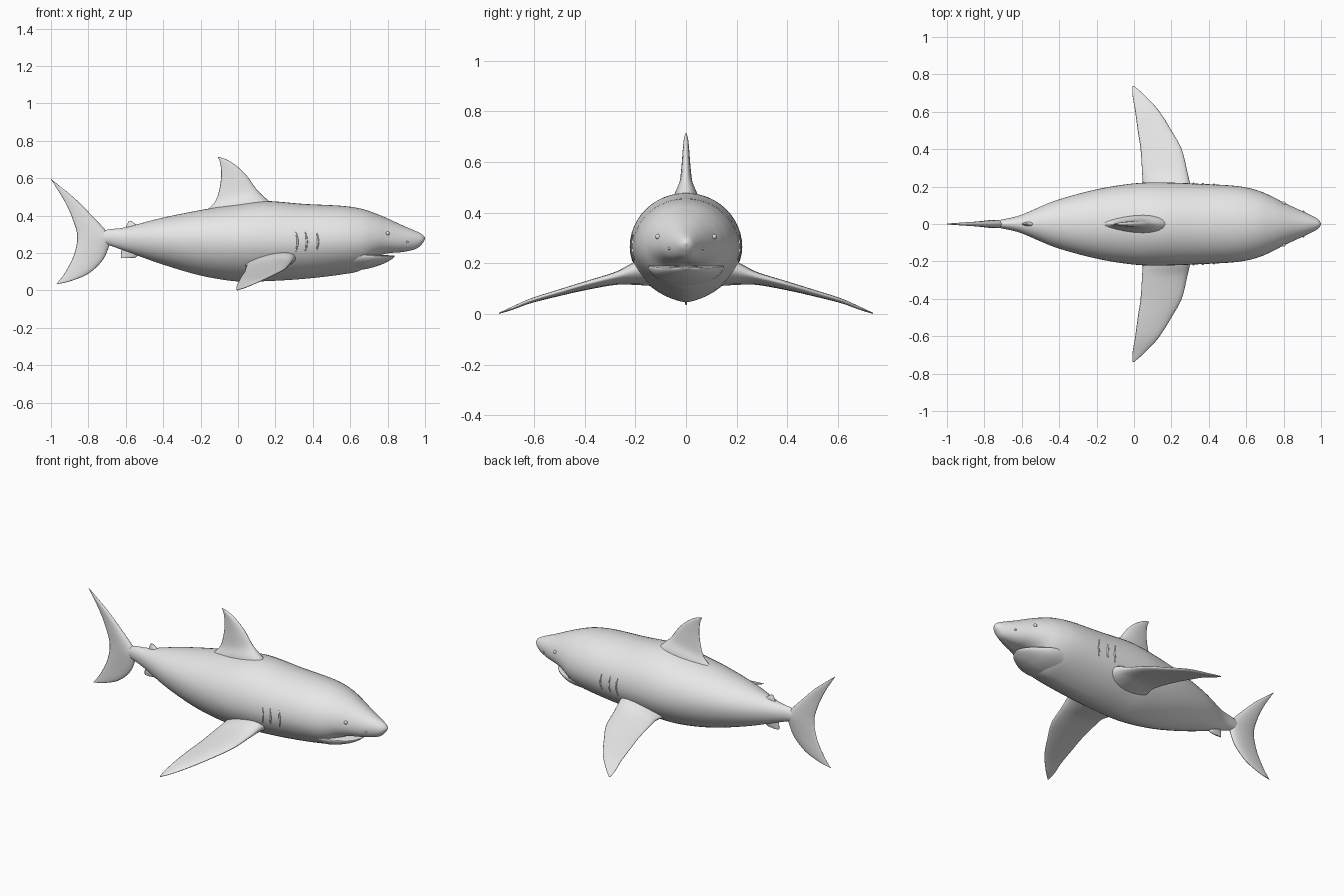
import bpy, bmesh
from math import sin, cos, pi, radians
from mathutils import Vector

cube = bpy.data.objects.get("Cube")
if cube:
    bpy.data.objects.remove(cube)

grey = bpy.data.materials.new("light_grey")
grey.use_nodes = True
grey.diffuse_color = (.8, .8, .8, 1)
grey.node_tree.nodes["Principled BSDF"].inputs["Base Color"].default_value = (.8, .8, .8, 1)


def smooth_rows(rows, steps):
    """Catmull-Rom interpolation through rows of numbers."""
    result = []
    last = len(rows) - 1
    for i in range(last):
        before, start, end, after = (rows[max(i - 1, 0)], rows[i],
                                     rows[i + 1], rows[min(i + 2, last)])
        for step in range(steps):
            t = step / steps
            result.append([
                b + (c - a) * t / 2 + (2 * a - 5 * b + 4 * c - d) * t * t / 2
                + (3 * b - a - 3 * c + d) * t ** 3 / 2
                for a, b, c, d in zip(before, start, end, after)])
    result.append(list(rows[-1]))
    return result


def loft(name, rings):
    """Skin a closed shape over a sequence of equal rings."""
    bm = bmesh.new()
    loops = [[bm.verts.new(p) for p in ring] for ring in rings]
    count = len(rings[0])
    for one, two in zip(loops, loops[1:]):
        for j in range(count):
            k = (j + 1) % count
            bm.faces.new((one[j], one[k], two[k], two[j]))
    bm.faces.new(loops[0])
    bm.faces.new(loops[-1])
    bmesh.ops.recalc_face_normals(bm, faces=bm.faces)
    for face in bm.faces:
        face.smooth = True
    mesh = bpy.data.meshes.new(name)
    bm.to_mesh(mesh)
    bm.free()
    mesh.materials.append(grey)
    obj = bpy.data.objects.new(name, mesh)
    bpy.context.collection.objects.link(obj)
    return obj


def section_point(row, angle):
    """Point on a body cross-section; keel sharpens or flattens the belly."""
    x, top, bottom, mid, width, keel = row
    c, s = cos(angle), sin(angle)
    if s >= 0:
        z = mid + (top - mid) * s
    else:
        z = mid - (mid - bottom) * ((1 - keel) * -s + keel * (1 - abs(c)))
    return Vector((x, width * c, z))


def body_loft(name, rows, sides=48):
    return loft(name, [[section_point(row, 2 * pi * j / sides) for j in range(sides)]
                       for row in rows])


def fin_loft(name, rows, direction, sides=20):
    """Rows hold a leading point, a trailing point and a half thickness."""
    rings = []
    for lead, trail, half in rows:
        ring = []
        for j in range(sides):
            a = 2 * pi * j / sides
            ring.append(lead.lerp(trail, (1 - cos(a)) / 2)
                        + direction * half * sin(a) * (1 + .35 * cos(a)))
        rings.append(ring)
    return loft(name, rings)


def upright_fin(name, rows):
    rows = [(Vector((lx, 0, lz)), Vector((tx, 0, tz)), h)
            for lx, lz, tx, tz, h in smooth_rows(rows, 6)]
    return fin_loft(name, rows, Vector((0, 1, 0)))


# Body: x, top, bottom, widest height, half width, keel
body_rows = smooth_rows([
    (-.8, .295, .265, .28, .006, 0),
    (-.7, .325, .245, .285, .025, 0),
    (-.6, .338, .21, .28, .05, 0),
    (-.42, .385, .145, .275, .125, .05),
    (-.2, .43, .08, .27, .185, .1),
    (0, .462, .048, .265, .217, .15),
    (.15, .478, .05, .265, .222, .15),
    (.35, .463, .062, .265, .215, .15),
    (.55, .453, .085, .27, .203, .15),
    (.66, .437, .11, .27, .18, .1),
    (.74, .41, .18, .277, .146, -.2),
    (.8, .385, .2, .275, .115, -.25),
    (.88, .348, .207, .27, .078, -.2),
    (.95, .318, .222, .27, .045, -.1),
    (.985, .3, .25, .272, .025, 0),
    (1, .283, .275, .28, .004, 0)], 6)
body_loft("body", body_rows)

# Lower jaw, leaving a narrow mouth gap under the snout
body_loft("lower_jaw", smooth_rows([
    (.5, .2, .1, .19, .14, .1),
    (.62, .2, .107, .19, .15, .1),
    (.7, .195, .118, .187, .14, .1),
    (.77, .19, .14, .182, .1, .1),
    (.815, .188, .163, .182, .06, 0),
    (.838, .186, .18, .183, .012, 0)], 6))

# Upright fins: leading x and z, trailing x and z, half thickness
upright_fin("dorsal_fin", [
    (.2, .45, -.2, .41, .05),
    (.15, .492, -.15, .445, .042),
    (.1, .54, -.115, .49, .024),
    (.05, .61, -.095, .565, .016),
    (0, .66, -.09, .63, .012),
    (-.055, .697, -.095, .68, .008),
    (-.105, .715, -.107, .712, .002)])
upright_fin("tail_fin", [
    (-.962, .035, -.972, .035, .002),
    (-.895, .05, -.958, .05, .005),
    (-.8, .09, -.925, .095, .009),
    (-.725, .16, -.885, .17, .014),
    (-.69, .235, -.865, .235, .019),
    (-.68, .28, -.86, .28, .021),
    (-.71, .325, -.865, .325, .019),
    (-.79, .41, -.895, .41, .013),
    (-.87, .49, -.932, .485, .009),
    (-.95, .556, -.973, .552, .005),
    (-1, .596, -1, .594, .002)])
upright_fin("second_dorsal_fin", [
    (-.52, .34, -.605, .325, .014),
    (-.55, .357, -.595, .35, .009),
    (-.57, .372, -.585, .371, .003)])
upright_fin("anal_fin", [
    (-.53, .2, -.62, .235, .014),
    (-.545, .178, -.625, .2, .009),
    (-.575, .173, -.625, .173, .004)])

# Pectoral fins: leading x, trailing x, y, leading z, trailing z, half thickness
pectoral_rows = smooth_rows([
    (.34, .02, .1, .19, .13, .05),
    (.305, .045, .2, .175, .135, .04),
    (.285, .043, .28, .15, .125, .022),
    (.255, .035, .4, .118, .1, .015),
    (.2, .02, .5, .088, .078, .012),
    (.13, .005, .61, .055, .05, .009),
    (.055, -.008, .69, .022, .02, .006),
    (0, -.008, .738, .003, .003, .002)], 6)


def surface_point(x, angle, side):
    """Point on the body skin at a given station and angle."""
    for one, two in zip(body_rows, body_rows[1:]):
        if one[0] <= x <= two[0]:
            t = (x - one[0]) / (two[0] - one[0])
            row = [a + (b - a) * t for a, b in zip(one, two)]
            break
    point = section_point(row, angle)
    point.y *= side
    return point


def small_ball(name, location, radius):
    bpy.ops.mesh.primitive_uv_sphere_add(segments=16, ring_count=8,
                                         radius=radius, location=location)
    ball = bpy.context.object
    ball.name = name
    ball.data.materials.append(grey)
    bpy.ops.object.shade_smooth()


def gill(name, x, side):
    """Thin raised rim following the flank."""
    curve = bpy.data.curves.new(name, "CURVE")
    curve.dimensions = "3D"
    curve.bevel_depth = .004
    curve.bevel_resolution = 2
    curve.use_fill_caps = True
    spline = curve.splines.new("POLY")
    spline.points.add(8)
    for i, point in enumerate(spline.points):
        place = surface_point(x + .008 * sin(pi * i / 8), radians(-18 + 4 * i), side)
        point.co = (*place, 1)
        point.radius = .4 + sin(pi * i / 8)
    curve.materials.append(grey)
    bpy.context.collection.objects.link(bpy.data.objects.new(name, curve))


# Paired parts on both flanks
for label, side in (("left", 1), ("right", -1)):
    rows = [(Vector((lx, side * y, lz)), Vector((tx, side * y, tz)), h)
            for lx, tx, y, lz, tz, h in pectoral_rows]
    fin_loft(label + "_pectoral_fin", rows, Vector((0, 0, 1)))
    small_ball(label + "_eye", surface_point(.8, radians(16), side), .01)
    small_ball(label + "_nostril", surface_point(.905, radians(-9), side), .006)
    for number, x in enumerate((.31, .36, .42)):
        gill(f"{label}_gill_{number + 1}", x, side)
